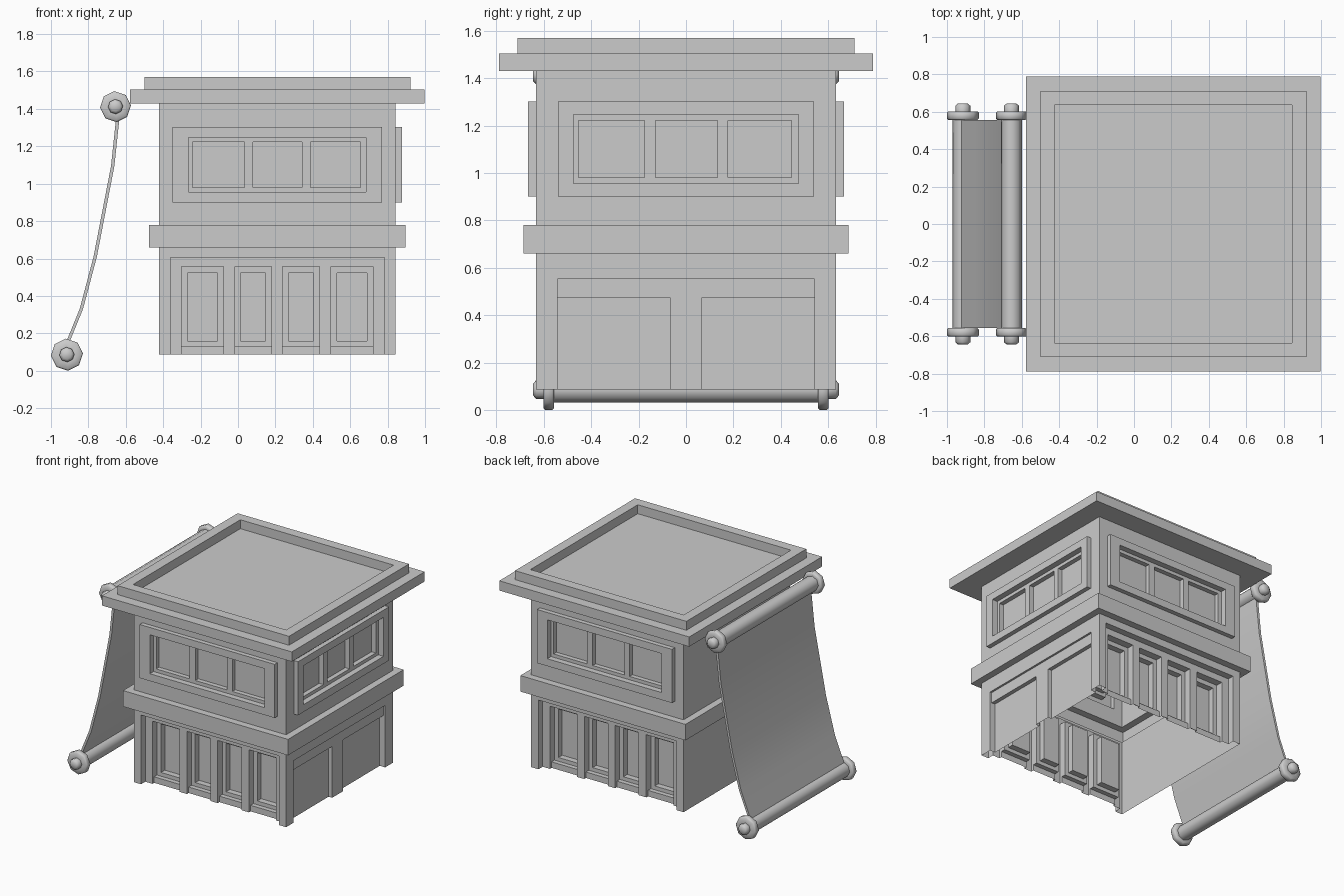
import bpy, bmesh, math
from mathutils import Matrix, Vector

cube = bpy.data.objects.get("Cube")
if cube:
    bpy.data.objects.remove(cube, do_unlink=True)

grey = bpy.data.materials.new("plain grey")
grey.use_nodes = True
colour = (0.6, 0.6, 0.6, 1)
grey.diffuse_color = colour
grey.node_tree.nodes["Principled BSDF"].inputs["Base Color"].default_value = colour

CENTRE = Vector((0.21, 0, 0))
HALF = 0.632
BASE, BELT_LOW, BELT_TOP, EAVES = 0.087, 0.66, 0.78, 1.43


def finish(name, bm, smooth=None):
    bmesh.ops.remove_doubles(bm, verts=bm.verts, dist=0.0001)
    mesh = bpy.data.meshes.new(name)
    bm.to_mesh(mesh)
    bm.free()
    mesh.materials.append(grey)
    obj = bpy.data.objects.new(name, mesh)
    bpy.context.collection.objects.link(obj)
    if smooth:
        bpy.ops.object.select_all(action='DESELECT')
        obj.select_set(True)
        bpy.context.view_layer.objects.active = obj
        bpy.ops.object.shade_smooth_by_angle(angle=math.radians(smooth))


def relief_wall(name, turn, z_low, z_high, rects):
    """Wall sheet with stepped panels: each rect is (u0, u1, z0, z1, depth)."""
    us = sorted({-HALF, HALF, *(round(v, 4) for r in rects for v in r[:2])})
    zs = sorted({z_low, z_high, *(round(v, 4) for r in rects for v in r[2:4])})
    rot = Matrix.Rotation(math.radians(turn), 3, 'Z')
    bm = bmesh.new()

    def quad(*points):
        bm.faces.new([bm.verts.new(rot @ Vector((u, d - HALF, z)) + CENTRE)
                      for u, z, d in points])

    def depth(i, j):
        u, z = (us[i] + us[i + 1]) / 2, (zs[j] + zs[j + 1]) / 2
        d = 0
        for a, b, c, e, value in rects:
            if a < u < b and c < z < e:
                d = value
        return d

    for i in range(len(us) - 1):
        for j in range(len(zs) - 1):
            u0, u1, z0, z1 = us[i], us[i + 1], zs[j], zs[j + 1]
            d = depth(i, j)
            quad((u0, z0, d), (u1, z0, d), (u1, z1, d), (u0, z1, d))
            if i < len(us) - 2 and depth(i + 1, j) != d:
                e = depth(i + 1, j)
                quad((u1, z0, d), (u1, z0, e), (u1, z1, e), (u1, z1, d))
            if j < len(zs) - 2 and depth(i, j + 1) != d:
                e = depth(i, j + 1)
                quad((u0, z1, d), (u1, z1, d), (u1, z1, e), (u0, z1, e))
    finish(name, bm)


def square_loft(name, profile, cap=False):
    """Square rings of (half width, height) joined into a moulding."""
    bm = bmesh.new()
    rings = [[bm.verts.new(CENTRE + Vector((sx * h, sy * h, z)))
              for sx, sy in ((-1, -1), (1, -1), (1, 1), (-1, 1))] for h, z in profile]
    for low, high in zip(rings, rings[1:]):
        for k in range(4):
            n = (k + 1) % 4
            bm.faces.new((low[k], low[n], high[n], high[k]))
    if cap:
        bm.faces.new(rings[-1])
    finish(name, bm)


# Raised window surround with three sunken panes
def window_rects(half_width):
    rects = [(-half_width, half_width, 0.90, 1.302, -0.034),
             (-0.475, 0.475, 0.955, 1.247, 0.01)]
    for left, right in ((-0.453, -0.176), (-0.129, 0.133), (0.178, 0.445)):
        rects.append((left, right, 0.98, 1.222, 0.045))
    return rects


# Row of four framed bays with sills
bays = [(-0.572, 0.572, BASE, 0.606, 0.05)]
for centre, half, inner in ((-0.4, 0.1125, 0.08), (-0.129, 0.098, 0.067),
                            (0.127, 0.098, 0.067), (0.4, 0.1125, 0.08)):
    bays += [(centre - half, centre + half, BASE, 0.557, 0.105),
             (centre - inner, centre + inner, 0.16, 0.523, 0.15),
             (centre - half, centre + half, BASE, 0.132, 0.07)]

# Two wide doorways under a shallow header
doors = [(-0.542, 0.542, BASE, 0.552, 0.015),
         (-0.542, -0.065, BASE, 0.472, 0.045),
         (0.065, 0.542, BASE, 0.472, 0.045)]

for side, turn, lower, upper in (("front", 0, bays, window_rects(0.56)),
                                 ("left", 90, doors, window_rects(0.54)),
                                 ("back", 180, bays, window_rects(0.56)),
                                 ("right", 270, [], [])):
    relief_wall(side + "_lower_wall", turn, BASE, BELT_LOW, lower)
    relief_wall(side + "_upper_wall", turn, BELT_TOP, EAVES, upper)

# Belt course and roof with sunken deck
square_loft("belt_course", [(HALF, BELT_LOW), (0.685, BELT_LOW),
                            (0.685, BELT_TOP), (HALF, BELT_TOP)])
square_loft("roof", [(HALF, EAVES), (0.788, EAVES), (0.788, 1.503), (0.711, 1.503),
                     (0.711, 1.57), (0.636, 1.57), (0.636, 1.503)], cap=True)


# Rollers: rod, octagonal end discs and bevelled knobs in one turned profile
def roller(name, x, z, disc):
    half = [(0.055, 0.0), (0.055, 0.556), (disc - 0.008, 0.556), (disc, 0.564),
            (disc, 0.594), (disc - 0.008, 0.602), (0.04, 0.602), (0.04, 0.632), (0.025, 0.645)]
    profile = [(r, -y) for r, y in reversed(half[1:])] + half[1:]
    bm = bmesh.new()
    rings = []
    for r, y in profile:
        angles = [math.radians(4 + 45 * k) for k in range(8)]
        rings.append([bm.verts.new((x + r * math.cos(a), y, z + r * math.sin(a)))
                      for a in angles])
    for a, b in zip(rings, rings[1:]):
        for k in range(8):
            n = (k + 1) % 8
            bm.faces.new((a[k], b[k], b[n], a[n]))
    bm.faces.new(rings[0])
    bm.faces.new(rings[-1])
    bmesh.ops.recalc_face_normals(bm, faces=bm.faces)
    finish(name, bm, smooth=50)


roller("top_roller", -0.655, 1.412, 0.083)
roller("bottom_roller", -0.915, 0.086, 0.086)

# Hanging cloth between the rollers
path = [(-0.64, 1.40), (-0.645, 1.33), (-0.67, 1.094), (-0.764, 0.607),
        (-0.838, 0.329), (-0.908, 0.158), (-0.925, 0.10)]
THICK = 0.009
bm = bmesh.new()
rows = [[bm.verts.new((x + sx * THICK, sy * 0.555, z))
         for sx, sy in ((-1, -1), (1, -1), (1, 1), (-1, 1))] for x, z in path]
for a, b in zip(rows, rows[1:]):
    for k in range(4):
        n = (k + 1) % 4
        bm.faces.new((a[k], a[n], b[n], b[k]))
bm.faces.new(rows[0])
bm.faces.new(rows[-1])
bmesh.ops.recalc_face_normals(bm, faces=bm.faces)
finish("hanging_cloth", bm, smooth=40)
